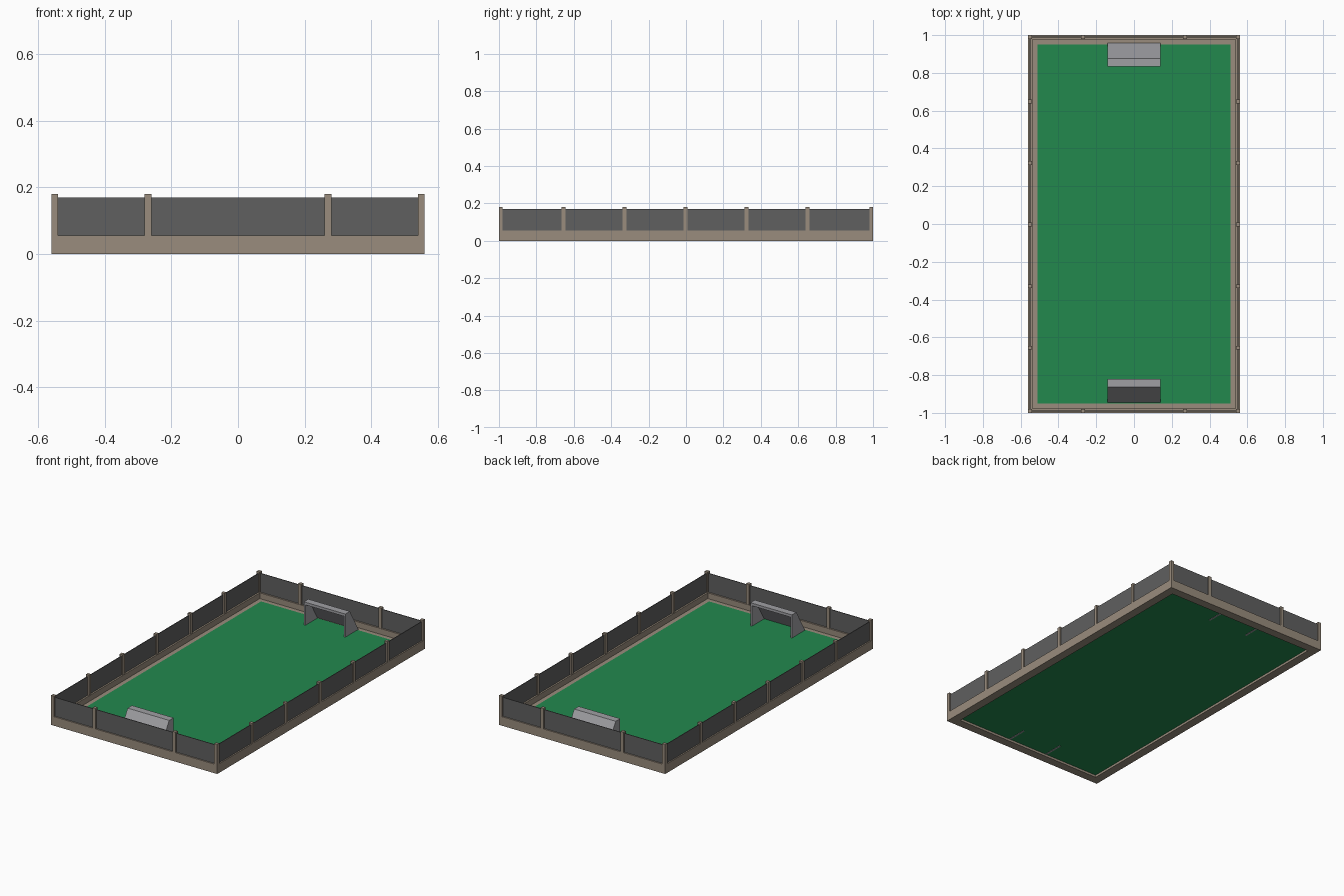
import bpy, bmesh
from mathutils import Matrix, Vector

if "Cube" in bpy.data.objects:
    bpy.data.objects.remove(bpy.data.objects["Cube"])


def material(name, rgb):
    m = bpy.data.materials.new(name)
    m.diffuse_color = (*rgb, 1)
    m.use_nodes = True
    m.node_tree.nodes["Principled BSDF"].inputs["Base Color"].default_value = m.diffuse_color
    return m


TAN = material("tan_concrete", (0.32, 0.265, 0.205))
DARK = material("dark_grey_panel", (0.115, 0.115, 0.115))
GREEN = material("turf_green", (0.016, 0.25, 0.076))
GREY = material("light_grey", (0.35, 0.35, 0.37))


def finish(name, bm, mat):
    bmesh.ops.recalc_face_normals(bm, faces=bm.faces)
    me = bpy.data.meshes.new(name)
    bm.to_mesh(me)
    bm.free()
    me.materials.append(mat)
    ob = bpy.data.objects.new(name, me)
    bpy.context.collection.objects.link(ob)
    return ob


def add_box(bm, lo, hi):
    lo, hi = Vector(lo), Vector(hi)
    mat = Matrix.Translation((lo + hi) / 2) @ Matrix.Diagonal((*(hi - lo), 1))
    bmesh.ops.create_cube(bm, size=1, matrix=mat)


def add_prism(bm, profile, x0, x1):
    """Extrude a closed (y, z) profile along x."""
    face = bm.faces.new([bm.verts.new((x0, y, z)) for y, z in profile])
    ext = bmesh.ops.extrude_face_region(bm, geom=[face])
    verts = [v for v in ext["geom"] if isinstance(v, bmesh.types.BMVert)]
    bmesh.ops.translate(bm, vec=(x1 - x0, 0, 0), verts=verts)


# Kerb: stepped section (inset, height) swept round the rectangle
section = [(0, 0), (0, 0.055), (0.022, 0.055), (0.022, 0.02), (0.053, 0.02), (0.053, 0)]
bm = bmesh.new()
rings = [[bm.verts.new((sx * (0.56 - i), sy * (1 - i), z)) for i, z in section]
         for sx, sy in ((-1, -1), (1, -1), (1, 1), (-1, 1))]
for a in range(4):
    r, s = rings[a], rings[(a + 1) % 4]
    for k in range(len(section)):
        n = (k + 1) % len(section)
        bm.faces.new((r[k], s[k], s[n], r[n]))
finish("kerb_frame", bm, TAN)

# Turf
bm = bmesh.new()
add_box(bm, (-0.51, -0.95, 0.014), (0.51, 0.95, 0.021))
finish("turf", bm, GREEN)

# Fence posts
bm = bmesh.new()
side_y = [-0.655 + 0.326 * i for i in range(5)]
spots = [(s * 0.55, y) for s in (-1, 1) for y in [-0.99, *side_y, 0.99]]
spots += [(x, s * 0.99) for s in (-1, 1) for x in (-0.27, 0.27)]
for x, y in spots:
    add_box(bm, (x - 0.01, y - 0.01, 0.05), (x + 0.01, y + 0.01, 0.18))
finish("fence_posts", bm, TAN)

# Fence panels
bm = bmesh.new()
for s in (-1, 1):
    add_box(bm, (s * 0.55 - 0.002, -0.985, 0.05), (s * 0.55 + 0.002, 0.985, 0.17))
    add_box(bm, (-0.545, s * 0.99 - 0.002, 0.05), (0.545, s * 0.99 + 0.002, 0.17))
finish("fence_panels", bm, DARK)


# Goals: two side walls, a sloped back and a top bar
def goal(name, front, s):
    def pts(p):
        return [(front + s * d, z) for d, z in p]
    bm = bmesh.new()
    for x in (-0.14, 0.13):
        add_prism(bm, pts([(0, 0.012), (0.125, 0.012), (0.125, 0.022),
                           (0.043, 0.162), (0, 0.162)]), x, x + 0.01)
    shell = [(0, 0.146), (0, 0.162), (0.043, 0.162), (0.125, 0.022),
             (0.117, 0.022), (0.038, 0.154), (0.012, 0.154), (0.012, 0.146)]
    add_prism(bm, pts(shell), -0.1395, 0.1395)
    finish(name, bm, GREY)


goal("back_goal", 0.834, 1)
goal("front_goal", -0.82, -1)
